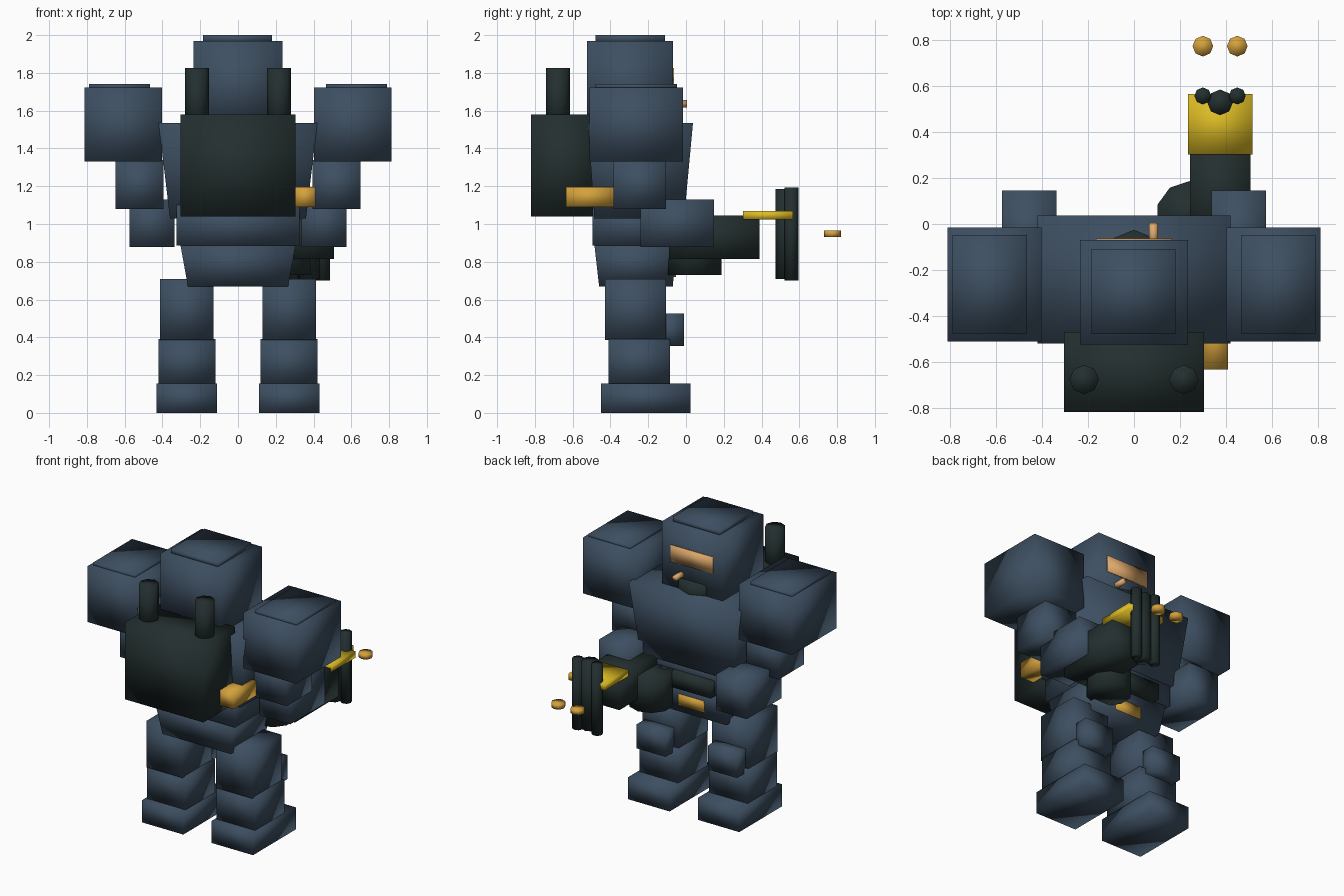
import bpy, bmesh, math
from mathutils import Matrix

if "Cube" in bpy.data.objects:
    bpy.data.objects.remove(bpy.data.objects["Cube"])


def material(name, rgb):
    m = bpy.data.materials.new(name)
    m.diffuse_color = (*rgb, 1.0)
    m.use_nodes = True
    m.node_tree.nodes["Principled BSDF"].inputs["Base Color"].default_value = m.diffuse_color
    return m


NAVY = material("navy_armor", (0.047, 0.078, 0.120))
DARK = material("dark_metal", (0.017, 0.028, 0.028))
YELLOW = material("yellow", (0.72, 0.50, 0.018))
GOLD = material("gold", (0.66, 0.36, 0.045))
TAN = material("tan", (0.74, 0.40, 0.15))


def finish(name, bm, mat):
    bmesh.ops.recalc_face_normals(bm, faces=bm.faces)
    for f in bm.faces:
        f.smooth = True
    me = bpy.data.meshes.new(name)
    bm.to_mesh(me)
    bm.free()
    me.materials.append(mat)
    ob = bpy.data.objects.new(name, me)
    bpy.context.collection.objects.link(ob)
    return ob


def box(name, mat, x, y, z, bottom=None):
    """Box from axis ranges; bottom gives other x and y ranges for a taper."""
    bx, by = bottom or (x, y)
    bm = bmesh.new()
    bmesh.ops.create_cube(bm, size=1)
    for v in bm.verts:
        rx, ry = (x, y) if v.co.z > 0 else (bx, by)
        v.co = (rx[v.co.x > 0], ry[v.co.y > 0], z[v.co.z > 0])
    return finish(name, bm, mat)


def pair(name, mat, x, y, z):
    """Same box on both sides of the body."""
    box(name + "_right", mat, x, y, z)
    box(name + "_left", mat, (-x[1], -x[0]), y, z)


def post(name, mat, cx, cy, r, z, sides=8):
    """Upright prism."""
    bm = bmesh.new()
    bmesh.ops.create_cone(bm, cap_ends=True, segments=sides, radius1=r, radius2=r,
                          depth=z[1] - z[0],
                          matrix=Matrix.Translation((cx, cy, (z[0] + z[1]) / 2)))
    return finish(name, bm, mat)


# Head, visor, jaw and cigar
box("head", NAVY, (-0.235, 0.235), (-0.525, -0.07), (1.50, 1.97))
box("head_cap", NAVY, (-0.185, 0.18), (-0.48, -0.11), (1.96, 2.0))
box("visor", TAN, (-0.165, 0.165), (-0.071, -0.063), (1.71, 1.825))
post("jaw", DARK, 0, -0.175, 0.15, (1.46, 1.61))
bm = bmesh.new()
bmesh.ops.create_cone(bm, cap_ends=True, segments=8, radius1=0.02, radius2=0.02, depth=0.1,
                      matrix=Matrix.Translation((0.085, -0.045, 1.637))
                      @ Matrix.Rotation(math.pi / 2, 4, 'X'))
finish("cigar", bm, TAN)

# Trunk
box("chest", NAVY, (-0.42, 0.42), (-0.52, 0.037), (1.03, 1.535),
    ((-0.36, 0.36), (-0.485, -0.01)))
box("waist", NAVY, (-0.325, 0.325), (-0.495, -0.03), (0.885, 1.10))
box("pelvis", NAVY, (-0.305, 0.305), (-0.485, -0.05), (0.67, 0.89),
    ((-0.265, 0.265), (-0.46, -0.07)))
box("belt_plate", DARK, (-0.2, 0.2), (-0.10, 0.01), (0.87, 0.98))
box("buckle", GOLD, (-0.1, 0.1), (-0.09, -0.052), (0.72, 0.80))

# Backpack with exhaust pipes and a side pouch
box("backpack", DARK, (-0.305, 0.305), (-0.82, -0.47), (1.04, 1.58))
for side, label in ((-1, "left"), (1, "right")):
    post("exhaust_" + label, DARK, side * 0.217, -0.678, 0.064, (1.5, 1.825))
box("pouch", GOLD, (0.30, 0.41), (-0.635, -0.385), (1.09, 1.197))

# Arms
pair("shoulder", NAVY, (0.403, 0.812), (-0.512, -0.015), (1.33, 1.722))
pair("shoulder_cap", NAVY, (0.467, 0.79), (-0.478, -0.048), (1.71, 1.742))
pair("upper_arm", NAVY, (0.395, 0.648), (-0.385, -0.105), (1.08, 1.34))
pair("forearm", NAVY, (0.337, 0.575), (-0.24, 0.147), (0.878, 1.13))

# Legs
pair("thigh", NAVY, (0.13, 0.412), (-0.43, -0.105), (0.385, 0.71))
pair("knee", NAVY, (0.165, 0.39), (-0.15, -0.01), (0.355, 0.525))
pair("shin", NAVY, (0.12, 0.42), (-0.41, -0.085), (0.15, 0.39))
pair("foot", NAVY, (0.11, 0.432), (-0.45, 0.025), (0.0, 0.155))

# Gun
box("gun_body", DARK, (0.245, 0.507), (-0.09, 0.39), (0.815, 1.045))
post("ammo_drum", DARK, 0.243, 0.04, 0.147, (0.73, 0.98), 10)
box("gun_plate", YELLOW, (0.235, 0.517), (0.303, 0.567), (1.023, 1.068))
post("center_barrel", DARK, 0.375, 0.53, 0.056, (0.71, 1.185))
for i, x in enumerate((0.30, 0.45)):
    post(f"side_barrel_{i}", DARK, x, 0.558, 0.037, (0.70, 1.192))
    post(f"shell_{i}", GOLD, x, 0.775, 0.045, (0.932, 0.966))
